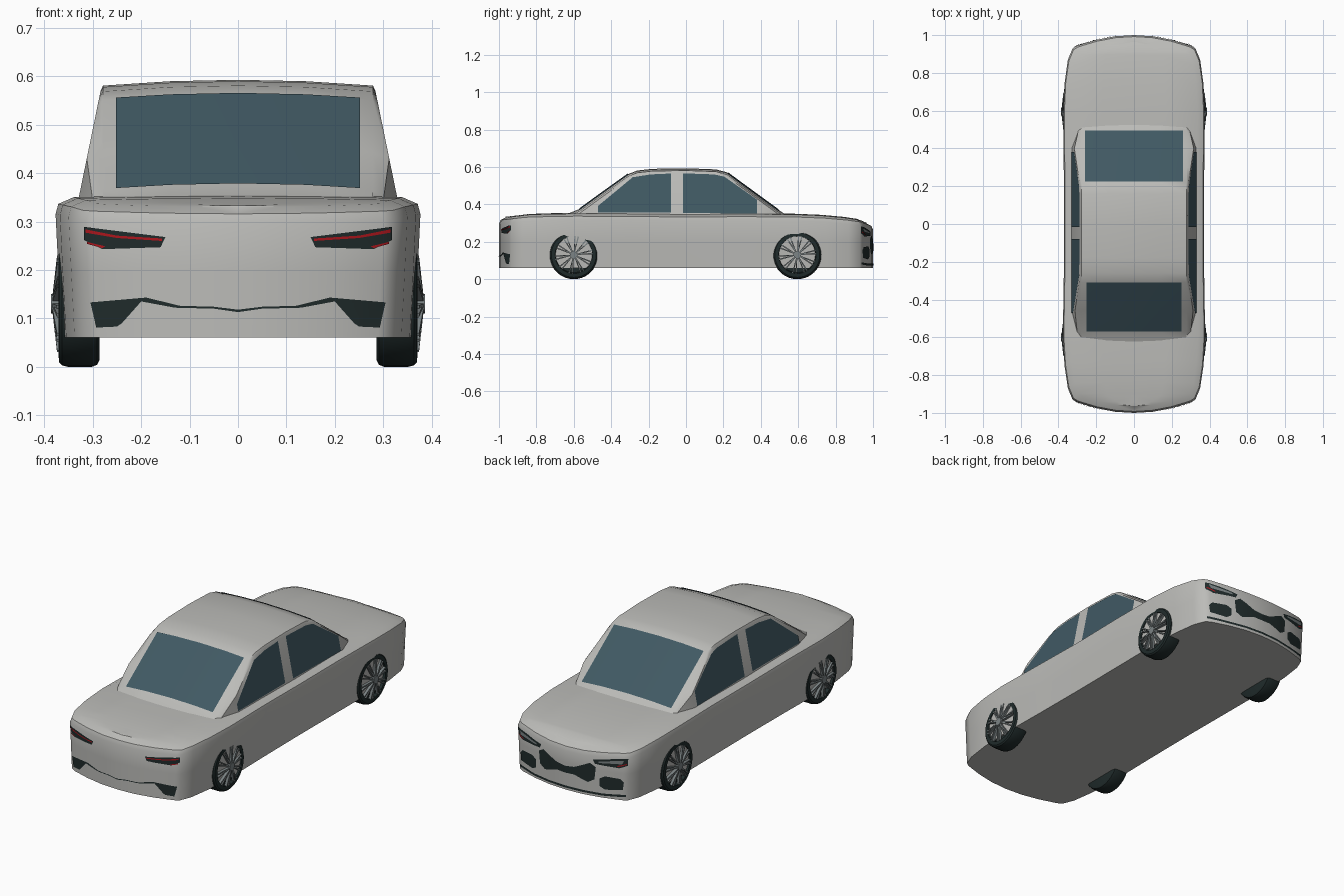
import bpy, bmesh, math
from mathutils import Vector, Matrix

cube = bpy.data.objects.get("Cube")
if cube:
    bpy.data.objects.remove(cube)


def material(name, rgb):
    m = bpy.data.materials.new(name)
    m.use_nodes = True
    m.diffuse_color = (*rgb, 1)
    m.node_tree.nodes["Principled BSDF"].inputs["Base Color"].default_value = (*rgb, 1)
    return m


PAINT = material("silver_paint", (0.50, 0.50, 0.48))
GLASS = material("tinted_glass", (0.052, 0.10, 0.125))
BLACK = material("black_rubber", (0.014, 0.024, 0.024))
RED = material("red_lamp", (0.42, 0.008, 0.012))
ALLOY = material("alloy_grey", (0.20, 0.23, 0.235))


def finish(bm, name, mat, angle=35, recalc=True):
    if recalc:
        bmesh.ops.recalc_face_normals(bm, faces=bm.faces)
    mesh = bpy.data.meshes.new(name)
    bm.to_mesh(mesh)
    bm.free()
    mesh.materials.append(mat)
    ob = bpy.data.objects.new(name, mesh)
    bpy.context.collection.objects.link(ob)
    bpy.ops.object.select_all(action='DESELECT')
    ob.select_set(True)
    bpy.context.view_layer.objects.active = ob
    bpy.ops.object.shade_smooth_by_angle(angle=math.radians(angle))
    return ob


def lerp(table, t):
    """Piecewise linear lookup in a list of (key, value)."""
    if t <= table[0][0]:
        return table[0][1]
    for (a, u), (b, v) in zip(table, table[1:]):
        if t <= b:
            return u + (v - u) * (t - a) / (b - a)
    return table[-1][1]


def loft(bm, rows):
    """Skin a list of equally long point rows."""
    grid = [[bm.verts.new(p) for p in row] for row in rows]
    for r, s in zip(grid, grid[1:]):
        for i in range(len(r) - 1):
            bm.faces.new((r[i], r[i + 1], s[i + 1], s[i]))


# Lower body: plan outline swept through height levels, then bridged over the top
END = [(0, 1.0), (.1, .994), (.2, .975), (.3, .945), (.325, .93), (.35, .87)]
outline = [(x, -y) for x, y in END]
outline += [(.368, -.75), (.377, -.6), (.372, -.3), (.37, 0), (.372, .3), (.374, .6), (.367, .75)]
outline += END[::-1]
TOP = [(-1, .33), (-.94, .336), (-.85, .347), (-.5, .352), (0, .346), (.5, .35),
       (.8, .338), (.9, .326), (.95, .318), (1, .298)]
WIDTH = [(.06, .965), (.2, .985), (.29, 1)]


def body_row(x, y):
    t = lerp(TOP, y)
    return [(0, y, .06), (x * .965, y, .06), (x * .985, y, .2), (x, y, t - .035),
            (x * .985, y * .992, t - .014), (x * .9, y * .965, t),
            (x * .45, y * .965, t + .003), (0, y * .965, t + .004)]


bm = bmesh.new()
for side in (1, -1):
    loft(bm, [[(side * a, b, c) for a, b, c in body_row(x, y)] for x, y in outline])
bmesh.ops.remove_doubles(bm, verts=bm.verts, dist=.0005)
finish(bm, "lower_body", PAINT, 40)

# Cabin shell: roof and screen strip with sloping side walls
ROOF = [(-.64, .335), (-.57, .363), (-.46, .443), (-.31, .55), (-.26, .569), (-.18, .578),
        (0, .581), (.16, .575), (.22, .559), (.3, .5), (.4, .427), (.495, .358), (.53, .335)]
BASE = [(-.64, .275), (-.48, .335), (.4, .335), (.53, .28)]


def wall_x(z):
    return .33 - .047 * (z - .345) / .23


def roof_z(x, y):
    return lerp(ROOF, y) + .012 * (1 - (x / .28) ** 2)


def cabin_row(y):
    xb, zs = lerp(BASE, y), lerp(ROOF, y) - .012
    half = [(min(xb, wall_x(.335)), y, .335), (min(xb, wall_x(zs)), y, zs),
            (.279, y, zs + .012), (.14, y, roof_z(.14, y))]
    return half + [(0, y, roof_z(0, y))] + [(-a, b, c) for a, b, c in half[::-1]]


bm = bmesh.new()
loft(bm, [cabin_row(y) for y, _ in ROOF])
finish(bm, "cabin_shell", PAINT, 30)

# Front and rear screens follow the roof strip
for name, y0, y1, w in (("rear_screen", -.57, -.31, .252), ("front_screen", .225, .495, .26)):
    bm = bmesh.new()
    ys = [y0] + [y for y, _ in ROOF if y0 < y < y1] + [y1]
    xs = (-w, -.14, 0, .14, w)
    loft(bm, [[(x, y, roof_z(x, y) + .004) for x in xs] for y in ys])
    finish(bm, name, GLASS)

# Side windows lie on the sloping walls
WINDOWS = {
    "rear_side_window": [(-.47, .357), (-.08, .357), (-.08, .565), (-.19, .56), (-.285, .545), (-.47, .392)],
    "front_side_window": [(-.015, .355), (.38, .35), (.38, .425), (.205, .548), (.15, .56), (-.015, .566)]}
for name, pts in WINDOWS.items():
    for side, label in ((1, "left_"), (-1, "right_")):
        bm = bmesh.new()
        vs = [bm.verts.new((side * (wall_x(z) + .003), y, z)) for y, z in pts]
        bm.faces.new(vs if side > 0 else vs[::-1])
        finish(bm, label + name, GLASS, recalc=False)


# Thin plates wrapped on the curved ends; end is -1 for the tail, 1 for the nose
def end_plate(name, pts, mat, end, lift=.003):
    for side, label in ((1, "left_"), (-1, "right_")):
        bm = bmesh.new()
        f = bm.faces.new([bm.verts.new((x, 0, z)) for x, z in pts])
        bmesh.ops.triangulate(bm, faces=[f])
        cuts = [((x, 0, 0), (1, 0, 0)) for x in (.05, .1, .15, .2, .25, .3)] + [((0, 0, .2), (0, 0, 1))]
        for co, no in cuts:
            bmesh.ops.bisect_plane(bm, geom=bm.verts[:] + bm.edges[:] + bm.faces[:],
                                   plane_co=co, plane_no=no)
        for v in bm.verts:
            y = lerp(END, v.co.x / lerp(WIDTH, v.co.z)) + lift
            v.co = (side * v.co.x, end * y, v.co.z)
        bm.normal_update()
        bmesh.ops.reverse_faces(bm, faces=[f for f in bm.faces if f.normal.y * end < 0])
        finish(bm, label + name, mat, recalc=False)


# Tail details
end_plate("tail_lamp", [(.318, .289), (.15, .268), (.16, .247), (.28, .243), (.318, .262)], BLACK, -1)
end_plate("tail_lamp_strip", [(.315, .284), (.25, .271), (.157, .265), (.157, .26), (.25, .266), (.315, .277)],
          RED, -1, .006)
end_plate("tail_lamp_corner", [(.312, .258), (.275, .249), (.28, .245), (.312, .254)], RED, -1, .006)
end_plate("rear_bumper_trim", [(.305, .133), (.19, .143), (.12, .126), (.05, .124), (0, .118), (0, .113),
                               (.05, .12), (.13, .122), (.2, .135), (.24, .131), (.24, .09), (.25, .083),
                               (.293, .081)], BLACK, -1)
# Nose details
end_plate("head_lamp", [(.32, .282), (.25, .272), (.15, .252), (.16, .232), (.28, .228), (.318, .245)], BLACK, 1)
end_plate("head_lamp_lens", [(.305, .272), (.18, .25), (.18, .242), (.295, .252)], ALLOY, 1, .006)
end_plate("head_lamp_corner", [(.315, .255), (.27, .24), (.275, .235), (.315, .25)], RED, 1, .006)
end_plate("grille", [(0, .186), (.05, .192), (.135, .232), (.165, .215), (.158, .15), (.125, .13),
                     (.05, .152), (0, .15)], BLACK, 1)
end_plate("air_intake", [(.185, .16), (.21, .175), (.285, .172), (.3, .155), (.295, .115), (.21, .105),
                         (.185, .12)], BLACK, 1)
end_plate("chin_trim", [(0, .083), (.2, .083), (.307, .09), (.307, .078), (.2, .072), (0, .072)], BLACK, 1)

# Wheels: turned tyre, tapered spokes and hub
TYRE = [(0, .355), (.095, .355), (.1, .371), (.12, .37), (.127, .364), (.13, .352),
        (.13, .302), (.126, .291), (.115, .286), (0, .286)]
SEGMENTS, SPOKES = 40, 10


def wheel(label, side, y):
    centre = Vector((0, y, .13))

    def place(x, r, a):
        return centre + Vector((side * x, r * math.cos(a), r * math.sin(a)))

    bm = bmesh.new()
    loft(bm, [[place(x, r, math.tau * i / SEGMENTS) for r, x in TYRE] for i in range(SEGMENTS + 1)])
    bmesh.ops.remove_doubles(bm, verts=bm.verts, dist=.0002)
    finish(bm, label + "_tyre", BLACK)

    bm = bmesh.new()
    for k in range(SPOKES):
        a = math.tau * (k + .25) / SPOKES
        for fork in (-.09, .09):
            ends = []
            for r, x, w, ang in ((.012, .384, .0025, a), (.1, .374, .0035, a + fork)):
                d = w / r
                ends.append([place(x, r, ang - d), place(x, r, ang + d),
                             place(x - .014, r, ang + d), place(x - .014, r, ang - d)])
            for e in ends:
                e.append(e[0])
            loft(bm, ends)
    turn = Matrix.Translation(centre + Vector((side * .376, 0, 0))) @ Matrix.Rotation(math.pi / 2, 4, 'Y')
    bmesh.ops.create_cone(bm, cap_ends=True, segments=16, radius1=.02, radius2=.02, depth=.02, matrix=turn)
    bmesh.ops.remove_doubles(bm, verts=bm.verts, dist=.0001)
    finish(bm, label + "_rim", ALLOY)


for side, lr in ((1, "left"), (-1, "right")):
    for y, fr in ((-.6, "rear"), (.595, "front")):
        wheel(fr + "_" + lr, side, y)
